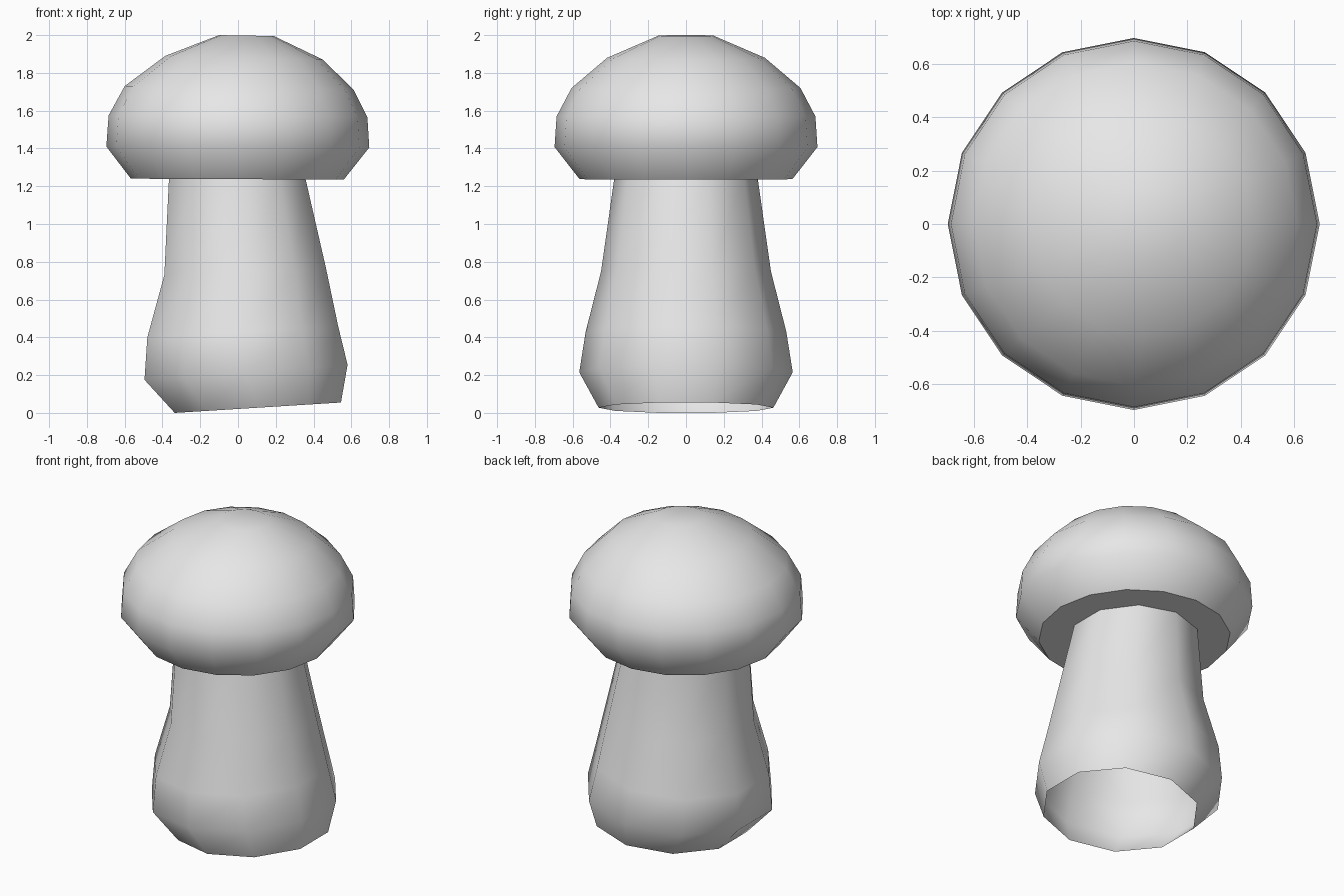
import bpy, bmesh
from math import cos, sin, pi

cube = bpy.data.objects.get("Cube")
if cube:
    bpy.data.objects.remove(cube)

grey = bpy.data.materials.new("light grey")
grey.use_nodes = True
grey.diffuse_color = (0.8, 0.8, 0.8, 1)
grey.node_tree.nodes["Principled BSDF"].inputs["Base Color"].default_value = (0.8, 0.8, 0.8, 1)


def lathe(name, sides, rings, turn=0.0, bottom=False, top=False):
    """Skin tilted rings, each given as left x, left z, right x, right z."""
    bm = bmesh.new()
    angles = [turn + 2 * pi * i / sides for i in range(sides)]
    reach = max(cos(a) for a in angles)      # sideways reach of a unit ring
    loops = []
    for xl, zl, xr, zr in rings:
        radius = (xr - xl) / 2 / reach
        loop = []
        for a in angles:
            t = cos(a) / reach / 2           # -0.5 at left, 0.5 at right
            loop.append(bm.verts.new(((xl + xr) / 2 + radius * cos(a),
                                      radius * sin(a),
                                      (zl + zr) / 2 + t * (zr - zl))))
        loops.append(loop)
    for low, high in zip(loops, loops[1:]):
        for i in range(sides):
            j = (i + 1) % sides
            bm.faces.new((low[i], low[j], high[j], high[i]))
    if top:
        bm.faces.new(loops[-1])
    for f in bm.faces:
        f.smooth = True
    if bottom:
        base = bm.faces.new(loops[0][::-1])
        for e in base.edges:
            e.smooth = False                 # crisp rim
    mesh = bpy.data.meshes.new(name)
    bm.to_mesh(mesh)
    bm.free()
    mesh.materials.append(grey)
    obj = bpy.data.objects.new(name, mesh)
    bpy.context.collection.objects.link(obj)
    return obj


# Stem: ten sides, open at the slanted foot
lathe("stem", 10, [
    (-0.335, 0.0, 0.545, 0.055),
    (-0.495, 0.175, 0.58, 0.255),
    (-0.48, 0.40, 0.53, 0.46),
    (-0.39, 0.73, 0.465, 0.77),
    (-0.365, 1.25, 0.355, 1.25),
], turn=pi / 2)

# Cap: sixteen sides, flat underside, slightly tilted dome
lathe("cap", 16, [
    (-0.567, 1.24, 0.56, 1.235),
    (-0.697, 1.41, 0.695, 1.405),
    (-0.685, 1.575, 0.685, 1.565),
    (-0.60, 1.73, 0.612, 1.71),
    (-0.385, 1.89, 0.45, 1.87),
    (-0.10, 2.0, 0.19, 1.995),
], bottom=True, top=True)
